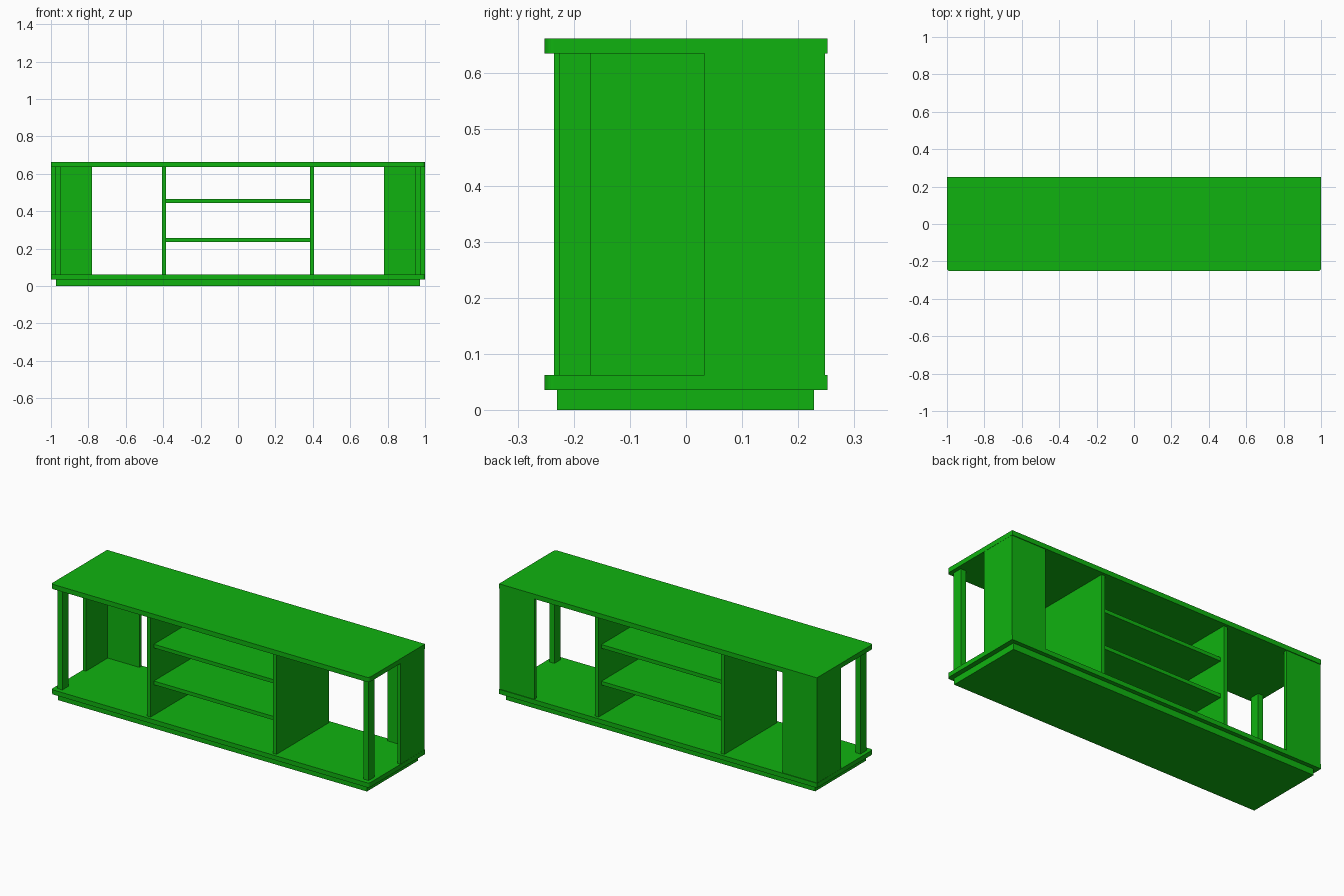
import bpy
import bmesh

if "Cube" in bpy.data.objects:
    bpy.data.objects.remove(bpy.data.objects["Cube"])

green = bpy.data.materials.new("green_paint")
green.diffuse_color = (0.005, 0.45, 0.005, 1)
green.use_nodes = True
green.node_tree.nodes["Principled BSDF"].inputs["Base Color"].default_value = green.diffuse_color


def box(name, x, y, z, round_front=0.0):
    """Box from (min, max) ranges, optionally rounding its front vertical edges."""
    bm = bmesh.new()
    bmesh.ops.create_cube(bm, size=1)
    for v in bm.verts:
        v.co = [r[0] if c < 0 else r[1] for c, r in zip(v.co, (x, y, z))]
    if round_front:
        front = [e for e in bm.edges
                 if all(abs(v.co.y - y[0]) < 1e-5 for v in e.verts)
                 and abs(e.verts[0].co.z - e.verts[1].co.z) > 1e-5]
        bmesh.ops.bevel(bm, geom=front, offset=round_front, segments=5,
                        profile=0.5, affect='EDGES')
    mesh = bpy.data.meshes.new(name)
    bm.to_mesh(mesh)
    bm.free()
    mesh.materials.append(green)
    obj = bpy.data.objects.new(name, mesh)
    bpy.context.collection.objects.link(obj)
    return obj


def mirrored_box(name, x, y, z):
    """The same box on the left and the right."""
    box(name + "_right", x, y, z)
    box(name + "_left", (-x[1], -x[0]), y, z)


INNER = (0.062, 0.635)  # height between the two boards

# Plinth and the two long boards with rounded front corners
box("plinth", (-0.972, 0.972), (-0.23, 0.228), (0, 0.036))
box("bottom_board", (-1, 1), (-0.252, 0.252), (0.036, 0.062), 0.016)
box("top_board", (-1, 1), (-0.252, 0.252), (0.635, 0.662), 0.016)

# Uprights: dividers, front posts and the L-shaped back corners
mirrored_box("divider", (0.385, 0.407), (-0.235, 0.235), INNER)
mirrored_box("front_post", (0.947, 0.979), (-0.225, -0.17), INNER)
mirrored_box("side_panel", (0.979, 0.999), (0.033, 0.248), INNER)
mirrored_box("back_panel", (0.78, 0.979), (0.228, 0.248), INNER)

# Centre shelves
for name, z in (("lower_shelf", 0.235), ("upper_shelf", 0.444)):
    box(name, (-0.385, 0.385), (-0.206, 0.21), (z, z + 0.021))
